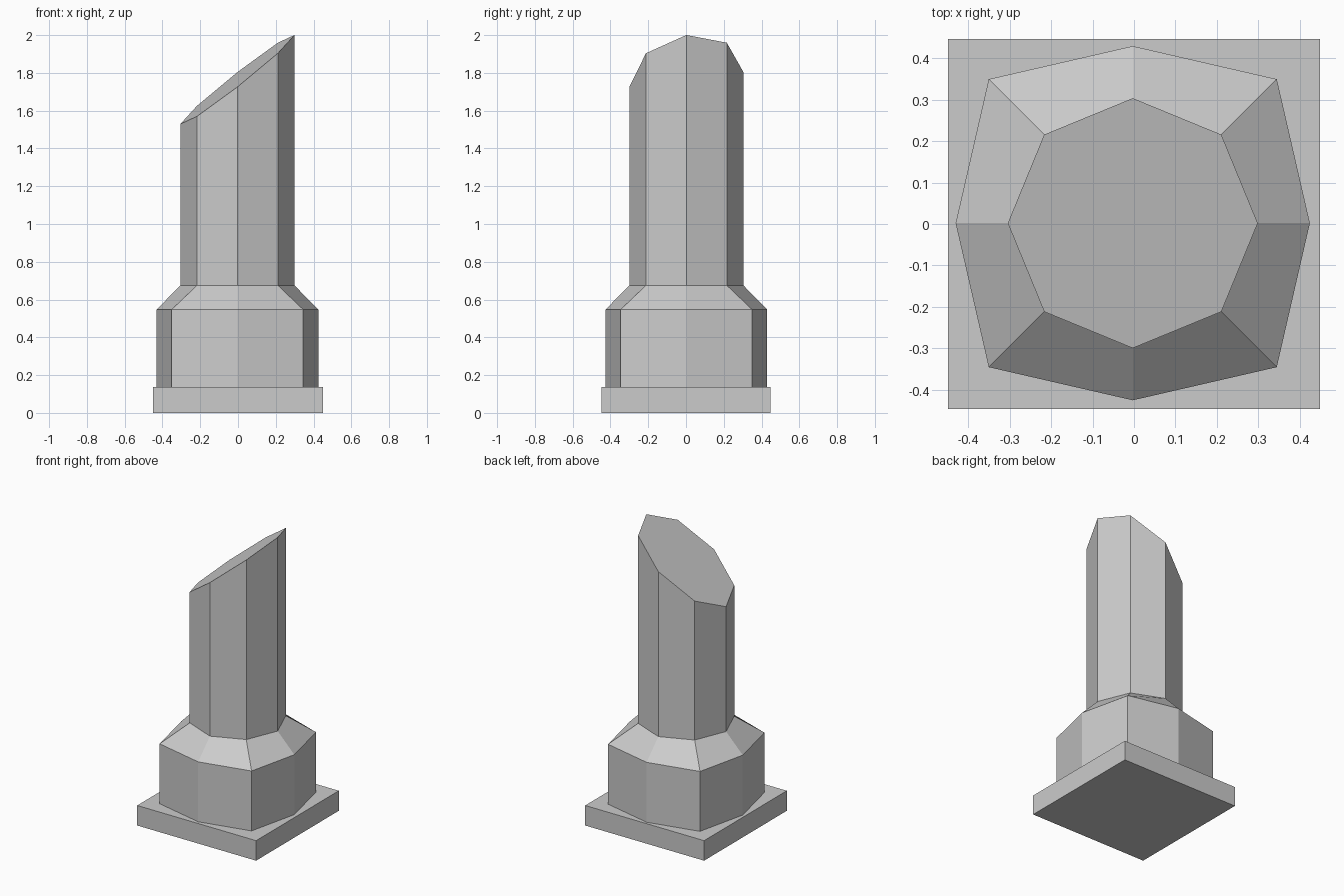
import bpy, bmesh

cube = bpy.data.objects.get("Cube")
if cube:
    bpy.data.objects.remove(cube, do_unlink=True)

stone = bpy.data.materials.new("grey_stone")
stone.use_nodes = True
colour = (0.6, 0.6, 0.6, 1)
stone.diffuse_color = colour
stone.node_tree.nodes["Principled BSDF"].inputs["Base Color"].default_value = colour

CX, CY = -0.003, 0.002  # pillar axis sits slightly off the plinth centre


def octagon(side, corner):
    """Eight points: side midpoints at 'side', corners at (corner, corner)."""
    pts = []
    for sx, sy in ((1, 0), (0, 1), (-1, 0), (0, -1)):
        pts.append((CX + sx * side, CY + sy * side))
        pts.append((CX + (sx - sy) * corner, CY + (sy + sx) * corner))
    return pts


def loft(name, rings):
    """Closed solid through rings of equal point count, bottom to top."""
    bm = bmesh.new()
    loops = [[bm.verts.new(p) for p in ring] for ring in rings]
    n = len(loops[0])
    for low, high in zip(loops, loops[1:]):
        for i in range(n):
            j = (i + 1) % n
            bm.faces.new((low[i], low[j], high[j], high[i]))
    bm.faces.new(loops[0][::-1])
    bm.faces.new(loops[-1])
    bmesh.ops.recalc_face_normals(bm, faces=bm.faces)
    mesh = bpy.data.meshes.new(name)
    bm.to_mesh(mesh)
    bm.free()
    mesh.materials.append(stone)
    obj = bpy.data.objects.new(name, mesh)
    bpy.context.collection.objects.link(obj)


def level(points, z):
    return [(x, y, z) for x, y in points]


# Square plinth
square = [(-0.45, -0.447), (0.45, -0.447), (0.45, 0.447), (-0.45, 0.447)]
loft("plinth", [level(square, 0), level(square, 0.137)])

# Pillar: wide foot, sloped shoulder, narrow shaft with a slanted cut top
foot, shaft = octagon(0.428, 0.348), octagon(0.302, 0.214)
slanted_top = [(x, y, 1.767 + 0.78 * x + 0.13 * y) for x, y in shaft]
loft("broken_pillar", [level(foot, 0.137), level(foot, 0.547),
                       level(shaft, 0.675), slanted_top])
